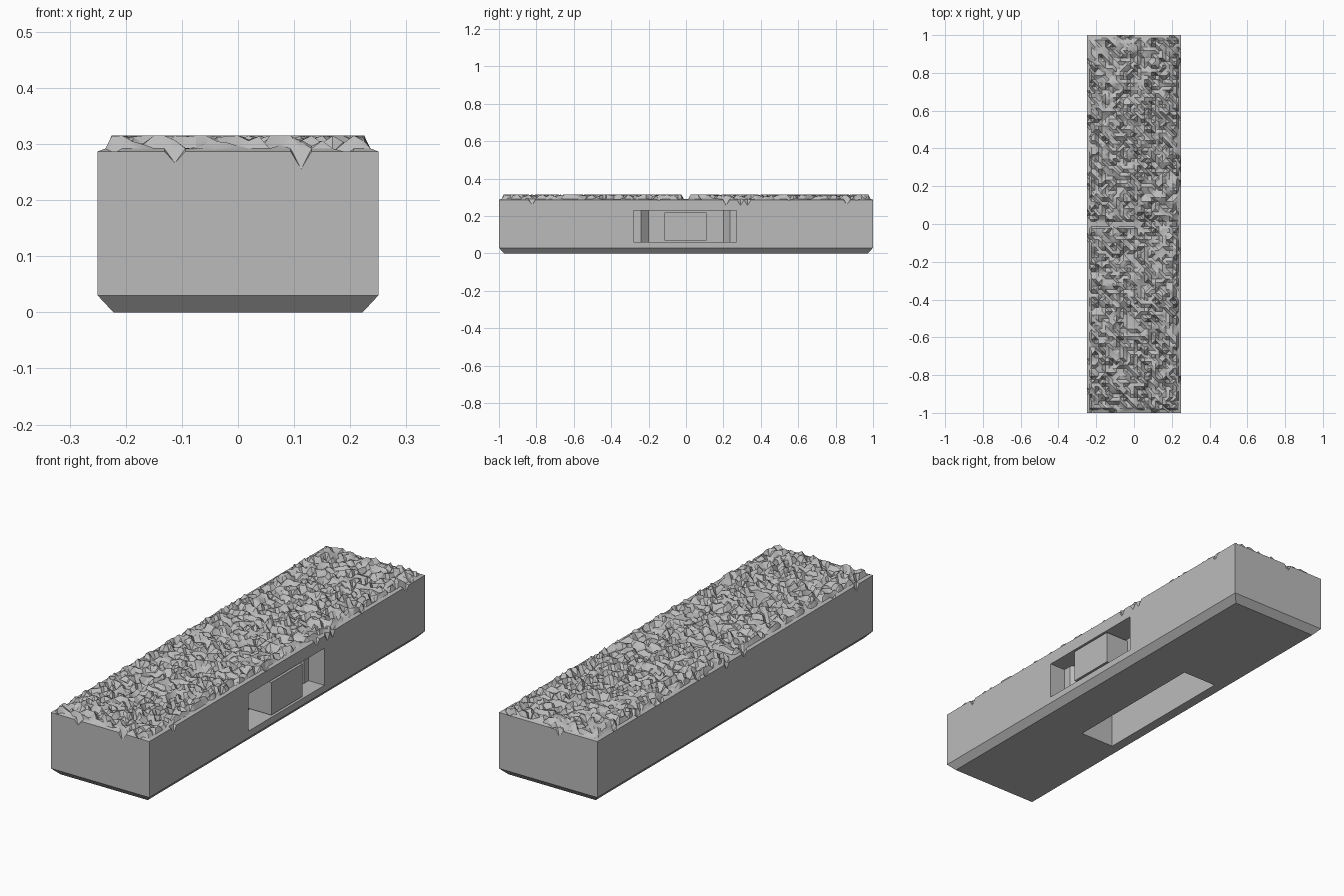
import bpy, bmesh, math, random
from mathutils import Vector, noise

random.seed(7)
if "Cube" in bpy.data.objects:
    bpy.data.objects.remove(bpy.data.objects["Cube"], do_unlink=True)

TOP, RIM, SIDE_BOTTOM, CHAMFER = 0.315, 0.287, 0.03, 0.028
HX, HY = 0.25, 1.0

grey = bpy.data.materials.new("stone_grey")
grey.use_nodes = True
grey.diffuse_color = (0.5, 0.5, 0.5, 1)
grey.node_tree.nodes["Principled BSDF"].inputs["Base Color"].default_value = (0.5, 0.5, 0.5, 1)


def add_object(name, bm):
    bmesh.ops.recalc_face_normals(bm, faces=bm.faces)
    mesh = bpy.data.meshes.new(name)
    bm.to_mesh(mesh)
    bm.free()
    obj = bpy.data.objects.new(name, mesh)
    bpy.context.collection.objects.link(obj)
    mesh.materials.append(grey)
    return obj


def prism(name, outline, z0, z1):
    bm = bmesh.new()
    face = bm.faces.new([bm.verts.new((x, y, z0)) for x, y in outline])
    up = bmesh.ops.extrude_face_region(bm, geom=[face])["geom"]
    bmesh.ops.translate(bm, vec=(0, 0, z1 - z0),
                        verts=[v for v in up if isinstance(v, bmesh.types.BMVert)])
    return add_object(name, bm)


def rect(x0, x1, y0, y1):
    return [(x0, y0), (x1, y0), (x1, y1), (x0, y1)]


def span(a, b, n):
    return [a + (b - a) * i / n for i in range(n + 1)]


# Grid lines of the rough top: a narrow rim, two tiles and a groove between
xs = [-HX, -0.236] + span(-0.225, 0.225, 24) + [0.236, HX]
half = [0.012] + span(0.025, 0.975, 50) + [0.986, HY]
ys = [-y for y in reversed(half)] + half


def rough_height(x, y):
    edge = max(abs(x) - 0.23, abs(y) - 0.98)
    if edge > 0.015:
        return RIM - (random.uniform(0.01, 0.035) if random.random() < 0.05 else 0)
    if edge > 0 or abs(y) < 0.02:
        return 0.292 - (random.uniform(0.01, 0.02) if random.random() < 0.08 else 0)
    # Streaks run diagonally across the tiles, with sharp pits between them
    streak = noise.noise(Vector(((x + y) * 28, (x - y) * 9, 2)))
    grain = random.uniform(-1, 1)
    z = 0.306 + 0.016 * streak + 0.013 * grain
    if random.random() < 0.06:
        z -= 0.02
    return max(0.268, min(TOP, z))


# Block: rough top, straight sides and a chamfered foot
bm = bmesh.new()
grid = [[bm.verts.new((x, y, rough_height(x, y))) for x in xs] for y in ys]
for low, high in zip(grid, grid[1:]):
    for i in range(len(xs) - 1):
        a, b, c, d = low[i], low[i + 1], high[i + 1], high[i]
        if random.random() < 0.75:
            bm.faces.new((a, b, d))
            bm.faces.new((b, c, d))
        else:
            bm.faces.new((a, b, c))
            bm.faces.new((a, c, d))
bm.verts.ensure_lookup_table()


def extrude_border(z, inset):
    border = [e for e in bm.edges if e.is_boundary]
    new = bmesh.ops.extrude_edge_only(bm, edges=border)["geom"]
    for v in new:
        if isinstance(v, bmesh.types.BMVert):
            v.co.z = z
            v.co.x = max(-HX + inset, min(HX - inset, v.co.x))
            v.co.y = max(-HY + inset, min(HY - inset, v.co.y))


extrude_border(SIDE_BOTTOM, 0)
extrude_border(0, CHAMFER)
bmesh.ops.holes_fill(bm, edges=[e for e in bm.edges if e.is_boundary], sides=0)
bmesh.ops.remove_doubles(bm, verts=bm.verts, dist=0.0001)
bmesh.ops.dissolve_limit(bm, angle_limit=math.radians(0.5), verts=bm.verts, edges=bm.edges)
block = add_object("block", bm)

# Side pocket with sloped inner cheeks, and the slot under the block
pocket = [(0.3, -0.28), (0.17, -0.28), (0.17, -0.24), (0.13, -0.20),
          (0.13, 0.20), (0.17, 0.235), (0.17, 0.27), (0.3, 0.27)]
cutters = [prism("pocket_cutter", pocket, 0.06, 0.23),
           prism("slot_cutter", rect(-0.175, 0.0, -0.36, 0.35), -0.1, 0.22)]
bpy.context.view_layer.objects.active = block
for cutter in cutters:
    cutter.hide_render = True
    mod = block.modifiers.new("cut", "BOOLEAN")
    mod.operation = "DIFFERENCE"
    mod.solver = "EXACT"
    mod.object = cutter
    bpy.ops.object.modifier_apply(modifier=mod.name)
    bpy.data.objects.remove(cutter, do_unlink=True)

# Upright lug standing in the pocket, flush with the side
prism("pocket_lug", rect(0.125, HX, -0.115, 0.11), 0.07, 0.22)

bpy.ops.object.select_all(action="DESELECT")
block.select_set(True)
bpy.ops.object.shade_smooth_by_angle(angle=math.radians(25))
